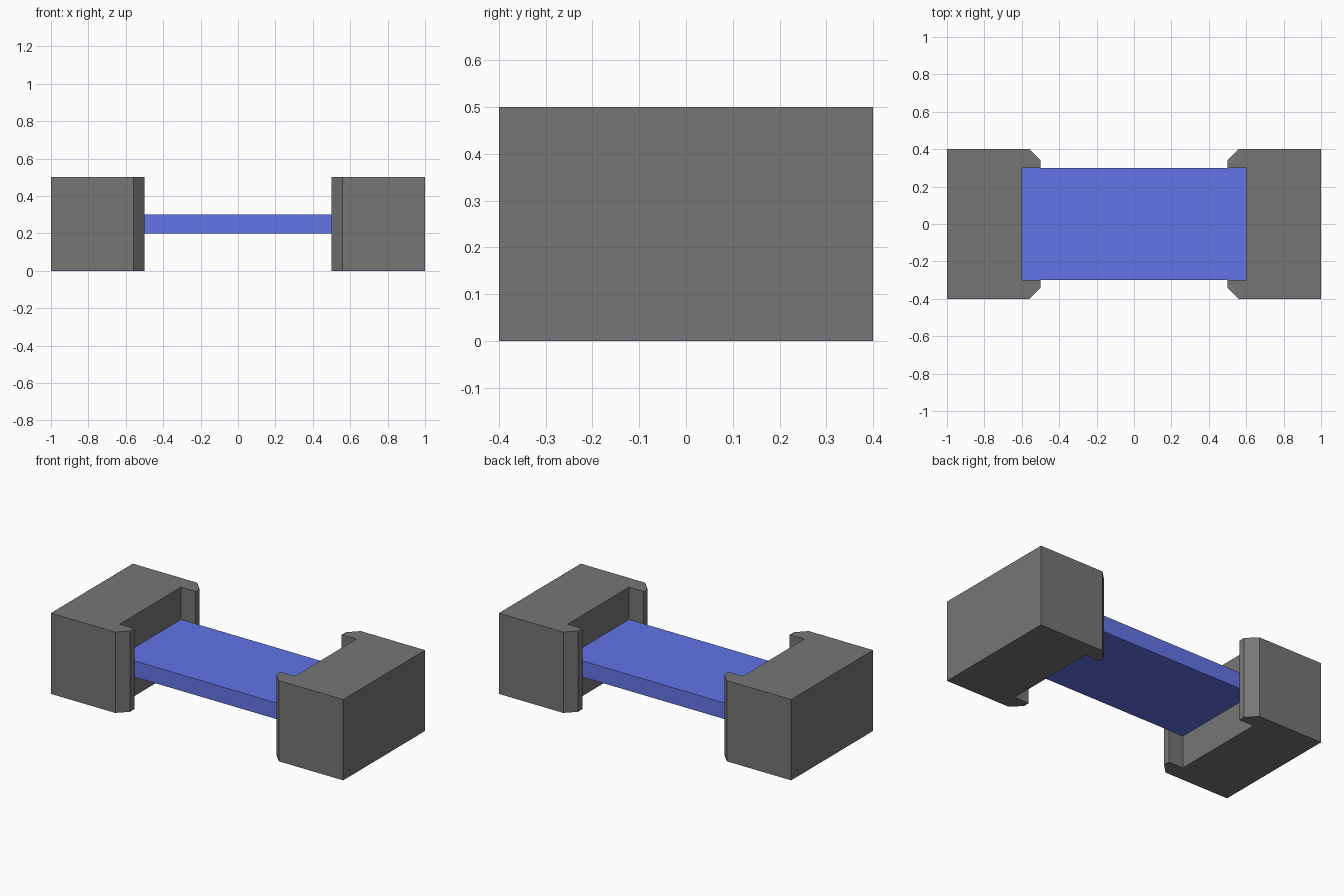
import bpy
import bmesh

if "Cube" in bpy.data.objects:
    bpy.data.objects.remove(bpy.data.objects["Cube"])


def extrude_profile(name, points, z0, z1, material):
    """Make a solid from a plan outline extruded between two heights."""
    bm = bmesh.new()
    base = bm.faces.new([bm.verts.new((x, y, z0)) for x, y in points])
    top = bmesh.ops.extrude_face_region(bm, geom=[base])["geom"]
    verts = [g for g in top if isinstance(g, bmesh.types.BMVert)]
    bmesh.ops.translate(bm, verts=verts, vec=(0, 0, z1 - z0))
    bmesh.ops.recalc_face_normals(bm, faces=bm.faces)
    mesh = bpy.data.meshes.new(name)
    bm.to_mesh(mesh)
    bm.free()
    mesh.materials.append(material)
    obj = bpy.data.objects.new(name, mesh)
    bpy.context.collection.objects.link(obj)
    return obj


def colour(name, rgb):
    mat = bpy.data.materials.new(name)
    mat.diffuse_color = (*rgb, 1.0)
    mat.use_nodes = True
    mat.node_tree.nodes["Principled BSDF"].inputs["Base Color"].default_value = mat.diffuse_color
    return mat


dark_grey = colour("dark_grey", (0.18, 0.18, 0.18))
blue = colour("blue", (0.125, 0.175, 0.8))

# End blocks: slotted inner face with chamfered outer corners
half = [(1.0, 0.4), (0.56, 0.4), (0.5, 0.34), (0.5, 0.3), (0.6, 0.3)]
outline = half + [(x, -y) for x, y in reversed(half)]
for side, name in ((1, "right_block"), (-1, "left_block")):
    extrude_profile(name, [(side * x, y) for x, y in outline], 0.0, 0.5, dark_grey)

# Plank seated in both slots
extrude_profile("plank", [(-0.6, -0.3), (0.6, -0.3), (0.6, 0.3), (-0.6, 0.3)],
                0.2, 0.3, blue)
